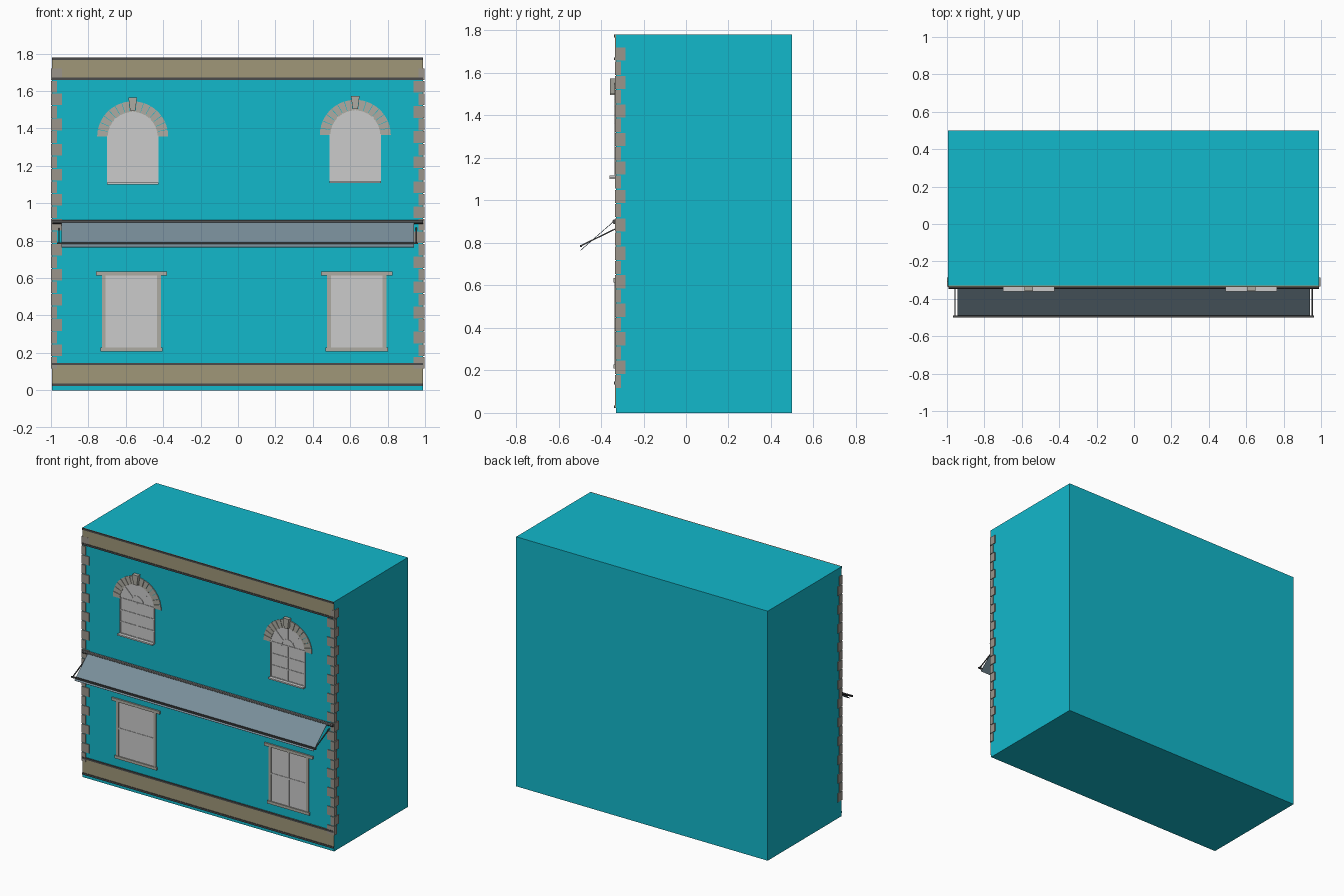
import bpy, bmesh
from math import sin, cos, pi
from mathutils import Vector, Matrix

if "Cube" in bpy.data.objects:
    bpy.data.objects.remove(bpy.data.objects["Cube"])

WALL = -0.33  # y of the front wall


def material(name, rgb):
    m = bpy.data.materials.new(name)
    m.diffuse_color = (*rgb, 1)
    m.use_nodes = True
    m.node_tree.nodes["Principled BSDF"].inputs["Base Color"].default_value = m.diffuse_color
    return m


TEAL = material("teal_wall", (0.006, 0.48, 0.60))
OLIVE = material("olive_band", (0.35, 0.31, 0.19))
DARK = material("dark_trim", (0.07, 0.07, 0.07))
STONE = material("stone", (0.33, 0.30, 0.26))
PALE = material("pale_stone", (0.42, 0.41, 0.36))
SLATE = material("slate_awning", (0.19, 0.27, 0.32))


def add_box(bm, x0, x1, y0, y1, z0, z1):
    m = Matrix.Translation(((x0 + x1) / 2, (y0 + y1) / 2, (z0 + z1) / 2))
    m = m @ Matrix.Diagonal((x1 - x0, y1 - y0, z1 - z0, 1))
    bmesh.ops.create_cube(bm, size=1, matrix=m)


def add_prism(bm, pts, y0, y1):
    """Extrude an x/z outline from y0 to y1."""
    f = bm.faces.new([bm.verts.new((x, y0, z)) for x, z in pts])
    r = bmesh.ops.extrude_face_region(bm, geom=[f])
    bmesh.ops.translate(bm, vec=(0, y1 - y0, 0),
                        verts=[v for v in r["geom"] if isinstance(v, bmesh.types.BMVert)])


def add_bar(bm, a, b, w):
    """Thin square bar between two points."""
    a, b = Vector(a), Vector(b)
    rot = (b - a).to_track_quat('Z', 'Y').to_matrix().to_4x4()
    m = Matrix.Translation((a + b) / 2) @ rot @ Matrix.Diagonal((w, w, (b - a).length, 1))
    bmesh.ops.create_cube(bm, size=1, matrix=m)


def finish(bm, name, mat=None):
    bmesh.ops.recalc_face_normals(bm, faces=bm.faces)
    me = bpy.data.meshes.new(name)
    bm.to_mesh(me)
    bm.free()
    if mat:
        me.materials.append(mat)
    ob = bpy.data.objects.new(name, me)
    bpy.context.collection.objects.link(ob)
    return ob


# Main block
bm = bmesh.new()
add_box(bm, -0.995, 0.99, WALL, 0.5, 0, 1.78)
finish(bm, "building_block", TEAL)

# Cornice and plinth bands with dark edge trims
for name, z0, z1 in (("cornice", 1.66, 1.78), ("plinth", 0.022, 0.147)):
    bm = bmesh.new()
    add_box(bm, -0.995, 0.99, WALL - 0.004, WALL, z0, z1)
    finish(bm, name + "_band", OLIVE)
    bm = bmesh.new()
    for z in (z0, z1 - 0.013):
        add_box(bm, -0.995, 0.99, WALL - 0.008, WALL, z, z + 0.013)
    finish(bm, name + "_trim", DARK)

# Corner quoins, long and short faces alternating
H = 0.067
for name, side, phase in (("quoins_right", 1, 0), ("quoins_left", -1, 1)):
    bm = bmesh.new()
    for i in range(24):
        odd = (i // 1 + phase) % 2
        w, d = (0.058, 0.03) if odd else (0.032, 0.05)
        z1 = 1.72 - i * H
        outer = 0.996 if side > 0 else -0.9995
        xs = sorted((outer, outer - side * w))
        add_box(bm, *xs, WALL - 0.005, WALL + d - 0.005, z1 - H + 0.005, z1)
    finish(bm, name, STONE)


def sash_window(name, cx):
    # Frame, lintel and sill
    bm = bmesh.new()
    for s in (-1, 1):
        xs = sorted((cx + s * 0.138, cx + s * 0.158))
        add_box(bm, *xs, WALL - 0.007, WALL, 0.22, 0.62)
    add_box(bm, cx - 0.19, cx + 0.19, WALL - 0.011, WALL, 0.614, 0.635)
    add_box(bm, cx - 0.166, cx + 0.166, WALL - 0.011, WALL, 0.208, 0.228)
    finish(bm, name + "_frame", PALE)
    # Pane and glazing bars
    bm = bmesh.new()
    add_box(bm, cx - 0.14, cx + 0.14, WALL - 0.003, WALL, 0.225, 0.616)
    add_box(bm, cx - 0.14, cx + 0.14, WALL - 0.006, WALL, 0.418, 0.43)
    add_box(bm, cx - 0.004, cx + 0.004, WALL - 0.005, WALL, 0.225, 0.616)
    finish(bm, name + "_pane")


def arched_window(name, cx, dz):
    zc, r = 1.355 + dz, 0.138
    zb = 1.105 + dz

    def polar(rad, a):
        return (cx + rad * cos(a), zc + rad * sin(a))

    # Round-headed pane with glazing bars and fan
    bm = bmesh.new()
    outline = [(cx - r, zb), (cx + r, zb)] + [polar(r, pi * i / 20) for i in range(21)]
    add_prism(bm, outline, WALL - 0.003, WALL)
    for x in (cx - r + 0.005, cx, cx + r - 0.005):
        add_bar(bm, (x, WALL - 0.003, zb), (x, WALL - 0.003, zc), 0.009)
    for k in range(4):
        z = zb + 0.005 + k * (zc - zb) / 3
        add_bar(bm, (cx - r, WALL - 0.003, z), (cx + r, WALL - 0.003, z), 0.007)
    for k in range(1, 4):
        a, b = polar(0.05, pi * k / 4), polar(r, pi * k / 4)
        add_bar(bm, (a[0], WALL - 0.003, a[1]), (b[0], WALL - 0.003, b[1]), 0.007)
    for i in range(8):
        a, b = polar(0.05, pi * i / 8), polar(0.05, pi * (i + 1) / 8)
        add_bar(bm, (a[0], WALL - 0.003, a[1]), (b[0], WALL - 0.003, b[1]), 0.007)
    finish(bm, name + "_pane")

    # Voussoir arch
    bm = bmesh.new()
    n = 15
    for i in range(n):
        a0, a1 = pi * i / n + 0.008, pi * (i + 1) / n - 0.008
        am = (a0 + a1) / 2
        pts = [polar(r - 0.005, a0), polar(0.19, a0), polar(0.19, am),
               polar(0.19, a1), polar(r - 0.005, a1), polar(r - 0.005, am)]
        add_prism(bm, pts, WALL - 0.006, WALL)
    finish(bm, name + "_arch", PALE)

    # Keystone
    bm = bmesh.new()
    z = zc - 1.355
    add_prism(bm, [(cx - 0.014, 1.495 + z), (cx + 0.014, 1.495 + z),
                   (cx + 0.023, 1.565 + z), (cx - 0.023, 1.565 + z)], WALL - 0.027, WALL)
    finish(bm, name + "_keystone", PALE)

    # Sill
    bm = bmesh.new()
    add_box(bm, cx - 0.138, cx + 0.138, WALL - 0.03, WALL, zb - 0.005, zb + 0.005)
    finish(bm, name + "_sill")


sash_window("lower_left_window", -0.57)
sash_window("lower_right_window", 0.635)
arched_window("upper_left_window", -0.563, 0)
arched_window("upper_right_window", 0.627, 0.008)

# Awning sheet
bm = bmesh.new()
add_slope = [(-0.945, WALL, 0.91), (0.942, WALL, 0.91), (0.942, -0.496, 0.765), (-0.945, -0.496, 0.765)]
bm.faces.new([bm.verts.new(p) for p in add_slope])
sheet = finish(bm, "awning_sheet", SLATE)
sol = sheet.modifiers.new("thickness", 'SOLIDIFY')
sol.thickness = 0.003
sol.offset = 0

# Awning arms, front bar and wall rod
bm = bmesh.new()
for x in (-0.958, 0.953):
    add_bar(bm, (x, WALL, 0.867), (x, -0.496, 0.786), 0.006)
add_bar(bm, (-0.968, -0.495, 0.786), (0.962, -0.495, 0.786), 0.01)
finish(bm, "awning_arms", DARK)
bpy.ops.mesh.primitive_cylinder_add(vertices=12, radius=0.011, depth=1.98,
                                    location=(-0.002, WALL - 0.006, 0.9), rotation=(0, pi / 2, 0))
rod = bpy.context.object
rod.name = "awning_wall_rod"
rod.data.materials.append(DARK)
bpy.ops.object.shade_smooth_by_angle()
